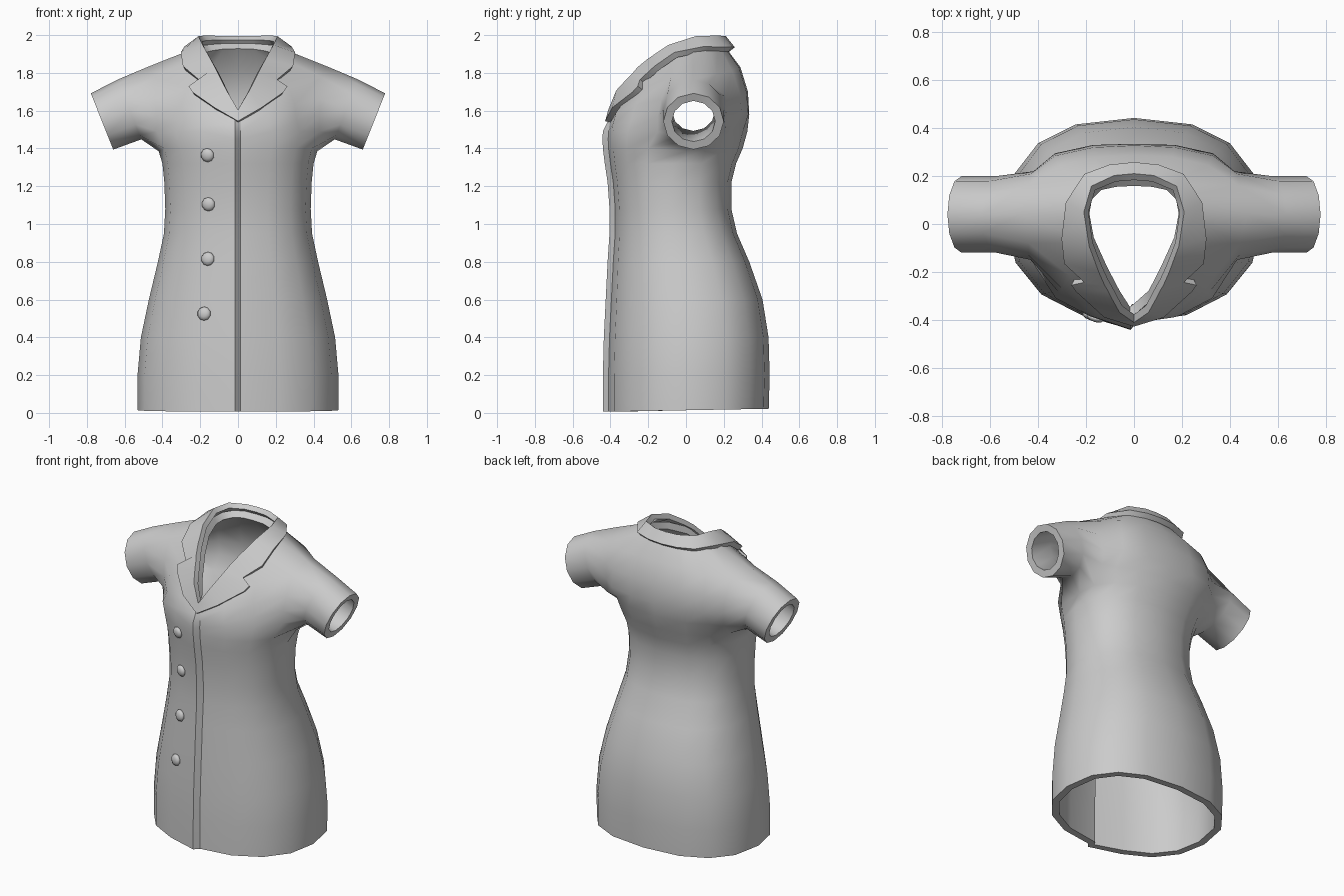
import bpy, bmesh, math
from mathutils import Vector
from mathutils.bvhtree import BVHTree

if "Cube" in bpy.data.objects:
    bpy.data.objects.remove(bpy.data.objects["Cube"])

fabric = bpy.data.materials.new("grey_fabric")
fabric.diffuse_color = (0.6, 0.6, 0.6, 1)
fabric.use_nodes = True
fabric.node_tree.nodes["Principled BSDF"].inputs["Base Color"].default_value = fabric.diffuse_color


def finish(bm, name, thickness=0, offset=-1, angle=40):
    bmesh.ops.recalc_face_normals(bm, faces=bm.faces)
    me = bpy.data.meshes.new(name)
    bm.to_mesh(me)
    ob = bpy.data.objects.new(name, me)
    bpy.context.collection.objects.link(ob)
    me.materials.append(fabric)
    bpy.ops.object.select_all(action='DESELECT')
    ob.select_set(True)
    bpy.context.view_layer.objects.active = ob
    if thickness:
        mod = ob.modifiers.new("cloth_thickness", 'SOLIDIFY')
        mod.thickness, mod.offset = thickness, offset
        bpy.ops.object.modifier_apply(modifier=mod.name)
    bpy.ops.object.shade_smooth_by_angle(angle=math.radians(angle), keep_sharp_edges=True)
    return ob


# Torso half rings, front centre to back centre: height, half width, front, back
LOWER = [(0.012, .532, -.41, .438), (.2, .532, -.41, .443), (.4, .514, -.405, .437),
         (.6, .472, -.395, .405), (.8, .424, -.385, .335), (.95, .392, -.375, .27),
         (1.08, .385, -.375, .24), (1.22, .39, -.385, .24), (1.32, .40, -.40, .265),
         (1.40, .42, -.41, .30)]


def half_ellipse(z, w, f, b):
    """Half ring that is a little squarer at the back than at the front."""
    c, d, pts = (f + b) / 2, (b - f) / 2, []
    for k in range(9):
        s, co = abs(math.sin(k * math.pi / 8)), -math.cos(k * math.pi / 8)
        e = .92 if k < 4 else .82
        pts.append((w * s ** e, c + d * math.copysign(abs(co) ** e, co), z))
    return pts


halves = [half_ellipse(*r) for r in LOWER]
# The hem dips slightly towards the front
halves[0] = [(x, y, .014 + .018 * y) for x, y, z in halves[0]]
FIRST = len(halves) - 1                     # row at the armpit
halves[FIRST][4] = (.42, -.0, 1.385)
chest = half_ellipse(1.49, .45, -.41, .325)
chest[3], chest[5] = (.43, -.15, 1.49), (.42, .21, 1.49)
chest[0] = (0, -.412, 1.45)
halves += [
    chest,
    [(0, -.41, 1.49), (.165, -.39, 1.52), (.31, -.29, 1.55), (.43, -.15, 1.57), (.45, .04, 1.57),
     (.42, .22, 1.58), (.33, .295, 1.58), (.17, .33, 1.58), (0, .335, 1.58)],
    [(0, -.405, 1.53), (.16, -.37, 1.59), (.30, -.27, 1.63), (.44, -.13, 1.66), (.45, .04, 1.68),
     (.43, .21, 1.68), (.33, .285, 1.69), (.17, .32, 1.70), (0, .328, 1.70)],
    [(0, -.39, 1.57), (.14, -.335, 1.64), (.27, -.215, 1.72), (.44, -.08, 1.78), (.475, .04, 1.833),
     (.44, .16, 1.795), (.31, .245, 1.81), (.16, .28, 1.83), (0, .288, 1.83)],
    [(0, -.37, 1.60), (.075, -.315, 1.72), (.13, -.21, 1.83), (.185, -.08, 1.90),
     (.205, .04, 1.94), (.195, .12, 1.945), (.15, .17, 1.95), (.08, .19, 1.955), (0, .195, 1.955)]]
LAST = len(halves) - 2                      # row at the shoulder top

# Torso skin with a stepped front overlap and open armholes
bm = bmesh.new()
rows = []
for i, h in enumerate(halves):
    _, y, z = h[0]
    step = .03 if i < LAST - 1 else .015
    ring = [(.012, y, z)] + h[1:] + [(-x, yy, zz) for x, yy, zz in h[7:0:-1]] + [(-.015, y - step, z)]
    rows.append([bm.verts.new(p) for p in ring])
for r in range(len(rows) - 1):
    for c in range(17):
        if FIRST <= r < LAST and c in (3, 4, 11, 12):
            continue
        d = (c + 1) % 17
        bm.faces.new((rows[r][c], rows[r][d], rows[r + 1][d], rows[r + 1][c]))
    # Crisp edges down the front overlap
    for c in (0, 16):
        bm.edges.get((rows[r][c], rows[r + 1][c])).smooth = False

# Short sleeves grown out of each armhole
for s in (1, -1):
    a, m, b = (5, 4, 3) if s > 0 else (11, 12, 13)
    loop = [rows[FIRST][m]] + [rows[r][a] for r in range(FIRST, LAST + 1)]
    loop += [rows[LAST][m]] + [rows[r][b] for r in range(LAST, FIRST - 1, -1)]
    for cx, cz, rad in ((.575, 1.606, .17), (.72, 1.543, .16)):
        ring = []
        for k in range(12):
            t = k * math.pi / 6
            u = -rad * math.cos(t)
            ring.append(bm.verts.new((s * (cx + .37 * u), .04 + .16 * math.sin(t), cz + .93 * u)))
        for k in range(12):
            n = (k + 1) % 12
            bm.faces.new((loop[k], loop[n], ring[n], ring[k]))
        loop = ring
for v in [v for v in bm.verts if not v.link_faces]:
    bm.verts.remove(v)
bmesh.ops.recalc_face_normals(bm, faces=bm.faces)
tree = BVHTree.FromBMesh(bm)
finish(bm, "shirt_body", .045, -1, 65)
bm.free()

# Notched collar: inner and outer edge at each station, front to back
COLLAR = [((.0, -.395, 1.60), (.0, -.412, 1.54)), ((.055, -.355, 1.70), (.12, -.375, 1.61)),
          ((.085, -.30, 1.76), (.235, -.27, 1.69)), ((.10, -.27, 1.79), (.255, -.243, 1.72)),
          ((.115, -.245, 1.82), (.20, -.232, 1.755)), ((.14, -.19, 1.865), (.285, -.155, 1.825)),
          ((.18, -.085, 1.935), (.295, -.055, 1.895)), ((.2, .05, 1.98), (.275, .09, 1.925)),
          ((.17, .15, 1.985), (.2, .2, 1.925)), ((.08, .19, 1.985), (.1, .235, 1.925)),
          ((.0, .197, 1.985), (.0, .245, 1.925))]
bm = bmesh.new()
path = COLLAR + [tuple((-x, y, z) for x, y, z in p) for p in COLLAR[-2:0:-1]]
edge = [[bm.verts.new(p) for p in pair] for pair in path]
for i in range(len(edge)):
    j = (i + 1) % len(edge)
    bm.faces.new((edge[i][0], edge[i][1], edge[j][1], edge[j][0]))
finish(bm, "collar", .034, 0, 40)
bm.free()

# Domed buttons seated on the overlapping front panel
for i, (x, z) in enumerate([(-.16, 1.365), (-.155, 1.105), (-.158, .815), (-.178, .525)]):
    hit, normal, _, _ = tree.ray_cast(Vector((x, -2, z)), Vector((0, 1, 0)))
    bm = bmesh.new()
    bmesh.ops.create_uvsphere(bm, u_segments=10, v_segments=6, radius=.037)
    bmesh.ops.scale(bm, vec=(1, 1, .5), verts=bm.verts)
    ob = finish(bm, f"button_{i + 1}", angle=60)
    bm.free()
    ob.location = hit + normal * .006
    ob.rotation_euler = normal.to_track_quat('Z', 'Y').to_euler()
